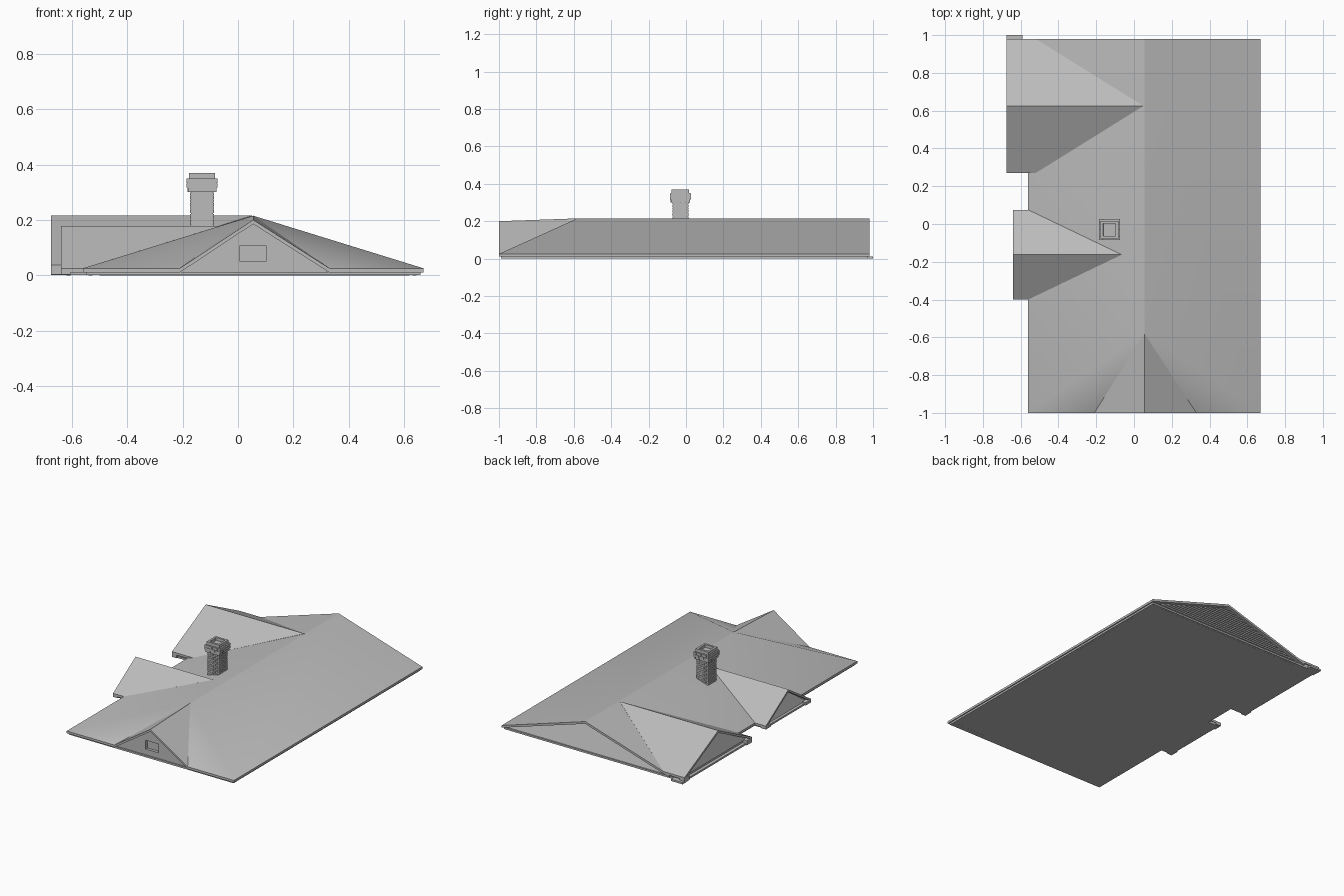
import bpy, bmesh, math
from mathutils import Matrix, Vector

if "Cube" in bpy.data.objects:
    bpy.data.objects.remove(bpy.data.objects["Cube"], do_unlink=True)

grey = bpy.data.materials.new("plain_grey")
grey.use_nodes = True
grey.diffuse_color = (0.5, 0.5, 0.5, 1)
grey.node_tree.nodes["Principled BSDF"].inputs["Base Color"].default_value = (0.5, 0.5, 0.5, 1)


def finish(bm, name):
    bmesh.ops.recalc_face_normals(bm, faces=bm.faces[:])
    mesh = bpy.data.meshes.new(name)
    bm.to_mesh(mesh)
    bm.free()
    mesh.materials.append(grey)
    obj = bpy.data.objects.new(name, mesh)
    bpy.context.collection.objects.link(obj)
    return obj


def extruded(name, verts, faces, offset):
    """Sheet of faces thickened along an offset."""
    bm = bmesh.new()
    vs = [bm.verts.new(v) for v in verts]
    for f in faces:
        bm.faces.new([vs[i] for i in f])
    out = bmesh.ops.extrude_face_region(bm, geom=bm.faces[:], use_keep_orig=True)
    moved = [g for g in out["geom"] if isinstance(g, bmesh.types.BMVert)]
    bmesh.ops.translate(bm, verts=moved, vec=offset)
    return finish(bm, name)


def add_box(bm, lo, hi):
    lo, hi = Vector(lo), Vector(hi)
    m = Matrix.Translation((lo + hi) / 2) @ Matrix.Diagonal((hi - lo).to_4d())
    m[3][3] = 1
    return bmesh.ops.create_cube(bm, size=1, matrix=m)["verts"]


def box(name, lo, hi):
    bm = bmesh.new()
    add_box(bm, lo, hi)
    return finish(bm, name)


def gable_wall(name, place, u0, u1, eave, uc, top, depth):
    """Pentagon wall; place(u, w, z) maps along, outward and up to the model."""
    pts = [(u0, 0), (u1, 0), (u1, eave), (uc, top), (u0, eave)]
    offset = Vector(place(0, -depth, 0)) - Vector(place(0, 0, 0))
    return extruded(name, [place(u, 0, z) for u, z in pts], [range(5)], offset)


def siding(name, place, u0, u1, eave, uc, top, courses):
    """Lapped boards that narrow towards the peak."""
    bm = bmesh.new()
    step = (top - eave) / courses

    def span(z):
        t = min(1, (z - eave) / (top - eave))
        return u0 + (uc - u0) * t, u1 + (uc - u1) * t

    for i in range(courses):
        z0, z1 = eave + i * step, eave + (i + 0.97) * step
        (a, b), (c, d) = span(z0), span(z1)
        lip = [bm.verts.new(place(*p)) for p in
               ((a, 0, z0), (b, 0, z0), (b, 0.006, z0), (a, 0.006, z0), (c, 0.001, z1), (d, 0.001, z1))]
        for f in ((0, 1, 2, 3), (3, 2, 5, 4), (0, 3, 4), (1, 5, 2)):
            bm.faces.new([lip[k] for k in f])
    return finish(bm, name)


# Main roof: long ridge, plain gable at the back, hip with small gable in front
L, R, MID, F, B = -0.56, 0.67, 0.055, -1.0, 0.98
EAVE, RIDGE, THICK = 0.025, 0.215, 0.015
roof = extruded(
    "main_roof",
    [(L, F, EAVE), (-0.21, F, EAVE), (MID, F, 0.2), (0.33, F, EAVE), (R, F, EAVE),
     (MID, -0.58, RIDGE), (R, B, EAVE), (MID, B, RIDGE), (L, B, EAVE)],
    [(0, 1, 5), (1, 2, 5), (2, 3, 5), (3, 4, 5), (4, 6, 7, 5), (8, 0, 5, 7)],
    (0, 0, -THICK))
bpy.ops.object.select_all(action="DESELECT")
roof.select_set(True)
bpy.context.view_layer.objects.active = roof
bpy.ops.object.shade_smooth_by_angle(angle=math.radians(32))

# Flat ceiling under the whole roof
extruded("ceiling_slab",
         [(0.66, -0.99, 0), (0.66, 0.97, 0), (-0.665, 0.97, 0), (-0.665, 0.28, 0),
          (-0.55, 0.28, 0), (-0.55, 0.065, 0), (-0.63, 0.065, 0), (-0.63, -0.39, 0),
          (-0.55, -0.39, 0), (-0.55, -0.99, 0)],
         [range(10)], (0, 0, 0.012))

# Front gable wall with a recessed window
front = gable_wall("front_gable_wall", lambda u, w, z: (u, -0.982 - w, z),
                   -0.21, 0.32, 0.017, MID, 0.191, 0.06)
cutter = box("window_cutter", (0.008, -1.1, 0.05), (0.102, -0.963, 0.108))
cutter.hide_render = True
cut = front.modifiers.new("window", "BOOLEAN")
cut.operation, cut.object, cut.solver = "DIFFERENCE", cutter, "EXACT"
bpy.context.view_layer.objects.active = front
bpy.ops.object.modifier_apply(modifier="window")
bpy.data.objects.remove(cutter, do_unlink=True)

# Back gable wall
back = lambda u, w, z: (u, 0.955 + w, z)
gable_wall("back_gable_wall", back, -0.54, 0.65, 0.017, MID, 0.206, 0.05)
siding("back_siding", back, -0.53, 0.64, 0.012, MID, 0.2, 14)


# Side dormers: end, valley foot, ridge end, two eaves, heights
def dormer(name, x0, foot, inner, y0, y1, eave, top):
    yc = (y0 + y1) / 2
    extruded(name + "_roof",
             [(x0, y0, eave), (foot, y0, eave), (inner, yc, top),
              (x0, yc, top), (x0, y1, eave), (foot, y1, eave)],
             [(0, 1, 2, 3), (3, 2, 5, 4)], (0, 0, -THICK))
    wall = lambda u, w, z: (x0 + 0.03 - w, u, z)
    gable_wall(name + "_wall", wall, y0 + 0.015, y1 - 0.015, eave - 0.005, yc, top - 0.01, 0.12)
    siding(name + "_siding", wall, y0 + 0.02, y1 - 0.02, eave - 0.01, yc, top - 0.016, 10)
    # Short cornice returns at both eave corners
    for side, y in (("right", y0), ("left", y1 - 0.055)):
        box(f"{name}_{side}_return", (x0, y, 0.002), (x0 + 0.035, y + 0.055, eave - 0.005))


dormer("back_dormer", -0.675, -0.52, 0.05, 0.27, 0.98, 0.037, 0.215)
dormer("middle_dormer", -0.64, -0.56, -0.065, -0.4, 0.075, 0.025, 0.178)
box("back_corner_return", (-0.675, 0.96, 0), (-0.59, 1.0, 0.012))

# Chimney: mortar core with brick courses, corbelled cap and hollow flue
CX, CY = -0.13, -0.03


def bricks(name, half, z0, z1, courses):
    bm = bmesh.new()
    core = half - 0.003
    add_box(bm, (CX - core, CY - core, z0), (CX + core, CY + core, z1))
    step, length = (z1 - z0) / courses, 2 * half / 3
    for c in range(courses):
        z = z0 + c * step
        cuts = [-half + length * (k + 0.5 * (c % 2)) for k in range(-1, 5)]
        cuts = sorted({min(half, max(-half, u)) for u in cuts})
        for a, b in zip(cuts, cuts[1:]):
            for turn in range(4):
                vs = add_box(bm, (a + 0.001, -half, z + 0.001),
                             (b - 0.001, -core + 0.001, z + step - 0.001))
                spin = Matrix.Translation((CX, CY, 0)) @ Matrix.Rotation(turn * math.pi / 2, 4, "Z")
                bmesh.ops.transform(bm, matrix=spin, verts=vs)
    return finish(bm, name)


bricks("chimney_shaft", 0.043, 0.12, 0.3, 14)
bricks("chimney_lower_corbel", 0.051, 0.3, 0.316, 1)
bricks("chimney_band", 0.056, 0.316, 0.35, 2)
bm = bmesh.new()
add_box(bm, (CX - 0.047, CY - 0.047, 0.35), (CX + 0.047, CY + 0.047, 0.37))
top = max(bm.faces, key=lambda f: f.calc_center_median().z)
bmesh.ops.inset_region(bm, faces=[top], thickness=0.02)
bmesh.ops.inset_region(bm, faces=[top], thickness=0.0005, depth=-0.018)
finish(bm, "chimney_cap")

# Soffit vents, raised strips on the underside
for name, lo, hi in (("right", (0.63, 0.15, 0), (0.645, 0.75, 0)),
                     ("back", (-0.5, 0.94, 0), (0.6, 0.955, 0)),
                     ("front", (0.4, -0.97, 0), (0.62, -0.955, 0)),
                     ("left", (-0.54, -0.95, 0), (-0.525, -0.75, 0)),
                     ("dormer", (-0.62, -0.25, 0), (-0.605, -0.08, 0))):
    box(name + "_soffit_vent", (lo[0], lo[1], -0.0005), (hi[0], hi[1], 0.005))
